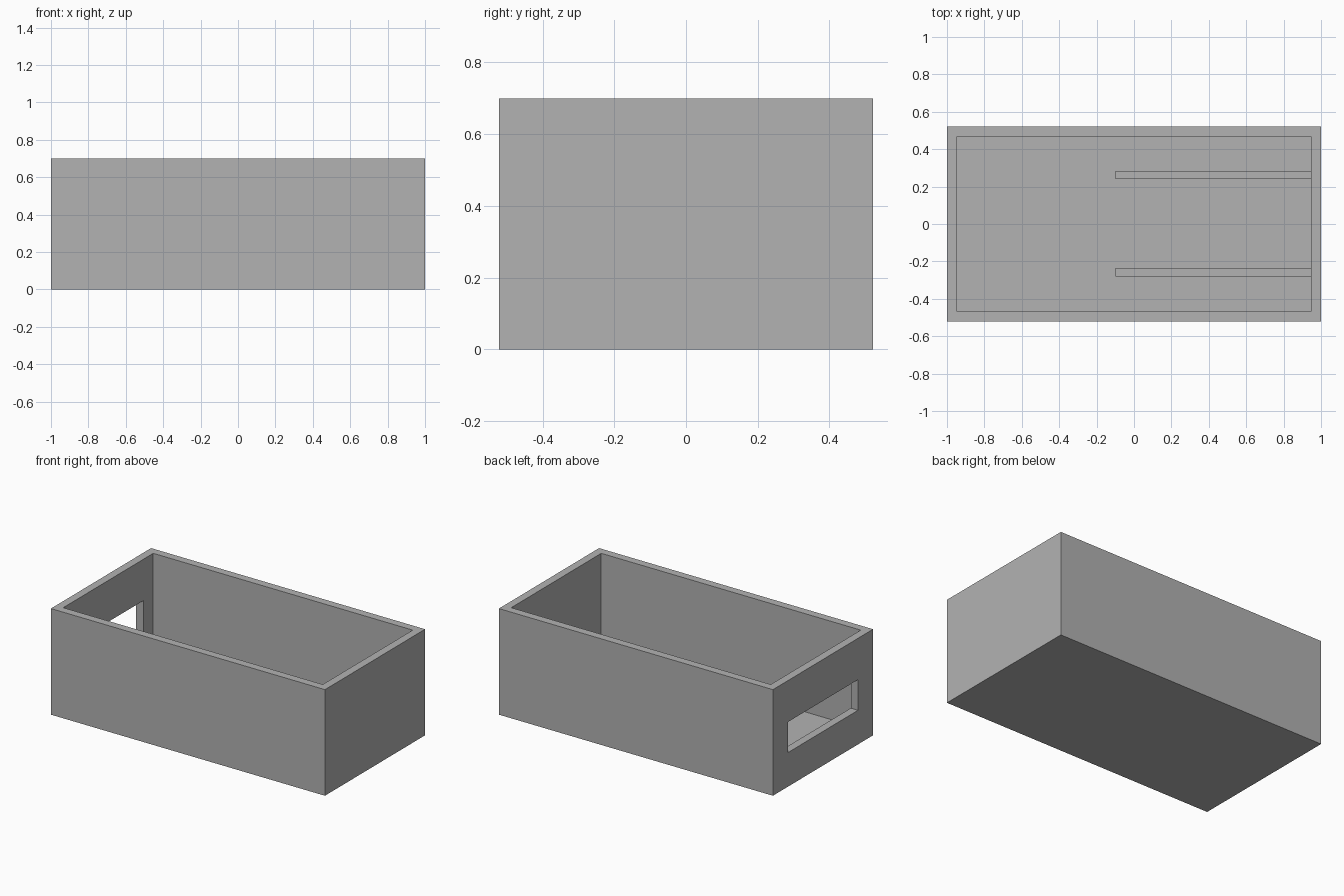
import bpy
from mathutils import Vector

cube = bpy.data.objects.get("Cube")
if cube:
    bpy.data.objects.remove(cube, do_unlink=True)

# Overall sizes
HALF_X, HALF_Y, HEIGHT = 1.0, 0.522, 0.70
WALL, FLOOR = 0.053, 0.052
RIB_HEIGHT = 0.20

grey = bpy.data.materials.new("plain grey")
grey.use_nodes = True
colour = (0.448, 0.448, 0.448, 1.0)
grey.diffuse_color = colour
grey.node_tree.nodes["Principled BSDF"].inputs["Base Color"].default_value = colour


def block(name, low, high):
    """Axis-aligned box between two corners."""
    low, high = Vector(low), Vector(high)
    bpy.ops.mesh.primitive_cube_add(size=1, location=(low + high) / 2)
    obj = bpy.context.object
    obj.name = name
    obj.scale = high - low
    bpy.ops.object.transform_apply(location=False, rotation=False, scale=True)
    obj.data.materials.append(grey)
    return obj


def cut(target, cutter):
    """Subtract the cutter from the target, then discard it."""
    cutter.hide_render = True
    mod = target.modifiers.new("cut", 'BOOLEAN')
    mod.operation = 'DIFFERENCE'
    mod.solver = 'EXACT'
    mod.object = cutter
    bpy.context.view_layer.objects.active = target
    bpy.ops.object.modifier_apply(modifier=mod.name)
    bpy.data.objects.remove(cutter, do_unlink=True)


# Open-topped box
inner_x, inner_y = HALF_X - WALL, HALF_Y - WALL
box = block("open_box", (-HALF_X, -HALF_Y, 0), (HALF_X, HALF_Y, HEIGHT))
cut(box, block("cavity_cutter", (-inner_x, -inner_y, FLOOR),
               (inner_x, inner_y, HEIGHT + 0.1)))

# Rectangular window through the end wall
cut(box, block("window_cutter", (-HALF_X - 0.1, -0.365, 0.225),
               (-inner_x + 0.1, 0.365, 0.427)))

# Pair of low ribs running out from the closed end
for side, y in (("left", -0.258), ("right", 0.262)):
    block("inner_rib_" + side, (-0.10, y - 0.022, FLOOR),
          (inner_x, y + 0.022, RIB_HEIGHT))
